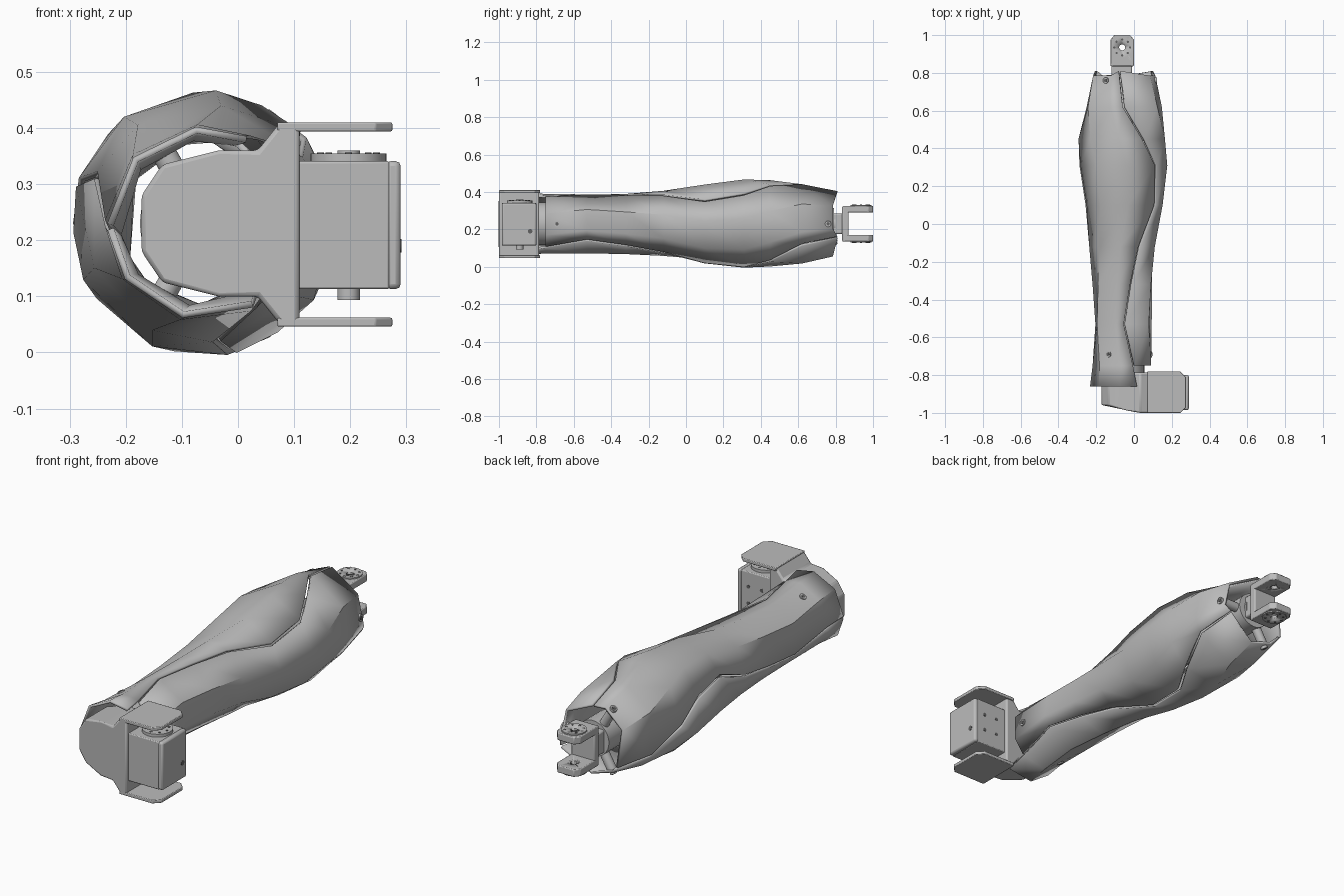
import bpy, bmesh, math
from mathutils import Matrix, Vector

cube = bpy.data.objects.get("Cube")
if cube:
    bpy.data.objects.remove(cube, do_unlink=True)

CX, CZ = -0.06, 0.23      # long axis of the forearm


def material(name, v):
    m = bpy.data.materials.new(name)
    m.use_nodes = True
    m.diffuse_color = (v, v, v, 1)
    m.node_tree.nodes["Principled BSDF"].inputs["Base Color"].default_value = (v, v, v, 1)
    return m


GREY = material("mid grey", 0.5)
DARK = material("dark hole grey", 0.12)


def finish(name, bm, mat=GREY, bevel=0, angle=30):
    bmesh.ops.recalc_face_normals(bm, faces=bm.faces)
    me = bpy.data.meshes.new(name)
    bm.to_mesh(me)
    bm.free()
    ob = bpy.data.objects.new(name, me)
    bpy.context.collection.objects.link(ob)
    me.materials.append(mat)
    if bevel:
        b = ob.modifiers.new("bevel", 'BEVEL')
        b.width, b.segments, b.limit_method = bevel, 2, 'ANGLE'
    bpy.ops.object.select_all(action='DESELECT')
    ob.select_set(True)
    bpy.context.view_layer.objects.active = ob
    bpy.ops.object.shade_smooth_by_angle(angle=math.radians(angle))
    return ob


def box(name, x, y, z, bevel=0):
    bm = bmesh.new()
    size = Vector((x[1] - x[0], y[1] - y[0], z[1] - z[0]))
    mid = Vector((sum(x), sum(y), sum(z))) / 2
    bmesh.ops.create_cube(bm, size=1, matrix=Matrix.Translation(mid) @ Matrix.Diagonal(size).to_4x4())
    return finish(name, bm, GREY, bevel)


def rod(name, a, b, r, mat=GREY, sides=32):
    a, b = Vector(a), Vector(b)
    bm = bmesh.new()
    rot = (b - a).to_track_quat('Z', 'Y').to_matrix().to_4x4()
    bmesh.ops.create_cone(bm, cap_ends=True, segments=sides, radius1=r, radius2=r,
                          depth=(b - a).length, matrix=Matrix.Translation((a + b) / 2) @ rot)
    return finish(name, bm, mat)


def prism(name, outline, axis, lo, hi, bevel=0):
    """Extrude an outline along 'y' (points are x, z) or 'z' (points are x, y)."""
    bm = bmesh.new()
    put = (lambda p, h: (p[0], h, p[1])) if axis == 'y' else (lambda p, h: (p[0], p[1], h))
    face = bm.faces.new([bm.verts.new(put(p, lo)) for p in outline])
    ext = bmesh.ops.extrude_face_region(bm, geom=[face])
    move = Vector(put((0, 0), hi - lo))
    bmesh.ops.translate(bm, vec=move, verts=[v for v in ext["geom"] if isinstance(v, bmesh.types.BMVert)])
    return finish(name, bm, GREY, bevel)


def polar(angle, r, y):
    a = math.radians(angle)
    return (CX + r * math.cos(a), y, CZ + r * math.sin(a))


def cut(ob, cutters):
    for c in cutters:
        m = ob.modifiers.new("hole", 'BOOLEAN')
        m.operation, m.object, m.solver = 'DIFFERENCE', c, 'EXACT'
        c.hide_render = True
        c.hide_set(True)
        c.display_type = 'WIRE'


# Sleeve: three shells, turned by a third, split along a zigzag seam (y, radius, seam angle)
RINGS = [(0.81, 0.175, 95), (0.62, 0.212, 88), (0.45, 0.234, 62), (0.31, 0.238, 42),
         (0.1, 0.212, 36), (-0.12, 0.177, 60), (-0.32, 0.163, 74), (-0.53, 0.158, 86),
         (-0.75, 0.16, 68), (-0.86, 0.173, 62)]
for name, turn, rings in (("left_shell", -120, RINGS[:-1]),
                          ("upper_shell", 0, RINGS), ("lower_shell", 120, RINGS)):
    bm = bmesh.new()
    grid = []
    for y, r, s in rings:
        mids = [(s + 40 + 88) / 2, (s + 80 + 132) / 2]
        row = []
        for i, a in enumerate([s + 2] + mids + [s + 118]):
            dip = 0.025 if y > 0.8 and i in (1, 2) else 0
            row.append(bm.verts.new(polar(a + turn, r, y - dip)))
        grid.append(row)
    for p, q in zip(grid, grid[1:]):
        for i in range(3):
            bm.faces.new((p[i], p[i + 1], q[i + 1], q[i]))
    shell = finish(name, bm, GREY, 0, 42)
    sol = shell.modifiers.new("thickness", 'SOLIDIFY')
    sol.thickness, sol.offset = 0.012, -1
    # Screw at each end of the shell, with a rib behind it
    for end, y, r in (("rear", 0.76, 0.178), ("front", -0.69, 0.153)):
        a = turn + 120
        rod(f"{name}_{end}_screw", polar(a, r - 0.02, y), polar(a, r + 0.003, y), 0.016)
        rod(f"{name}_{end}_socket", polar(a, r, y), polar(a, r + 0.005, y), 0.009, DARK, 12)
        rod(f"{name}_{end}_rib", polar(a, 0.03, y), polar(a, r - 0.015, y), 0.022)

# Inner core
rod("core_tube", (CX, -0.82, CZ), (CX, 0.8, CZ), 0.055)
rod("rear_collar", (CX, 0.66, CZ), (CX, 0.79, CZ), 0.085)
rod("wrist_collar", (CX, -0.81, CZ), (CX, -0.7, CZ), 0.115)

# Rear fork with a drilled round horn on each arm
box("fork_neck", (-0.12, -0.01), (0.77, 0.845), (0.175, 0.285), 0.008)
box("fork_bridge", (-0.125, 0.0), (0.835, 0.87), (0.135, 0.325), 0.006)
HX, HY = -0.0625, 0.935
for name, z, out in (("upper", 0.29, 0.325), ("lower", 0.17, 0.135)):
    lo, hi = min(z, out), max(z, out)
    arm = prism(f"{name}_fork_arm", [(-0.125, 0.845), (0, 0.845), (0, 0.975), (-0.02, 1),
                                     (-0.105, 1), (-0.125, 0.975)], 'z', lo, hi, 0.004)
    tip = out + math.copysign(0.006, out - z)
    horn = rod(f"{name}_fork_horn", (HX, HY, z), (HX, HY, tip), 0.056)
    holes = [rod(f"{name}_horn_bore", (HX, HY, 0), (HX, HY, 0.5), 0.016)]
    cut(arm, holes)
    cut(horn, holes)
    for i in range(8):
        a = i * math.pi / 4
        x, y = HX + 0.042 * math.cos(a), HY + 0.042 * math.sin(a)
        rod(f"{name}_horn_hole_{i}", (x, y, out), (x, y, tip + math.copysign(0.001, out - z)), 0.006, DARK, 12)

# Wrist yoke: rounded body, then two flat arms
half = [(-0.172, 0.05), (-0.135, 0.105), (-0.035, 0.13), (0.035, 0.13), (0.075, 0.18), (0.11, 0.18)]
outline = [(x, CZ + h) for x, h in half] + [(x, CZ - h) for x, h in reversed(half)]
yoke = prism("wrist_yoke", outline, 'y', -1, -0.785, 0.008)
for v in yoke.data.vertices:
    if v.co.x < -0.1:
        v.co.y += 0.04 if v.co.y < -0.9 else -0.01
    elif v.co.x < 0 and v.co.y < -0.9:
        v.co.y += 0.008
for name, lo in (("upper", 0.394), ("lower", 0.046)):
    prism(f"{name}_yoke_arm", [(0.07, -1), (0.245, -1), (0.275, -0.97), (0.275, -0.81),
                               (0.245, -0.78), (0.07, -0.78)], 'z', lo, lo + 0.016, 0.003)

# Wrist motor
box("motor_body", (0.1, 0.27), (-0.985, -0.8), (0.113, 0.341), 0.004)
box("motor_end_cap", (0.263, 0.29), (-0.985, -0.8), (0.113, 0.341), 0.009)
MX, MY = 0.197, -0.89
rod("motor_horn", (MX, MY, 0.34), (MX, MY, 0.355), 0.068)
rod("motor_horn_hub", (MX, MY, 0.35), (MX, MY, 0.36), 0.02)
rod("motor_pivot", (MX, MY, 0.094), (MX, MY, 0.115), 0.02)
for i in range(8):
    a = i * math.pi / 4
    x, y = MX + 0.05 * math.cos(a), MY + 0.05 * math.sin(a)
    rod(f"motor_horn_hole_{i}", (x, y, 0.35), (x, y, 0.3565), 0.006, DARK, 12)
rod("motor_cap_hole", (0.28, -0.833, 0.19), (0.291, -0.833, 0.19), 0.012, DARK, 16)
for i, (x, z) in enumerate([(x, z) for x in (0.16, 0.23) for z in (0.19, 0.27)]):
    rod(f"motor_back_hole_{i}", (x, -0.81, z), (x, -0.799, z), 0.009, DARK, 12)
